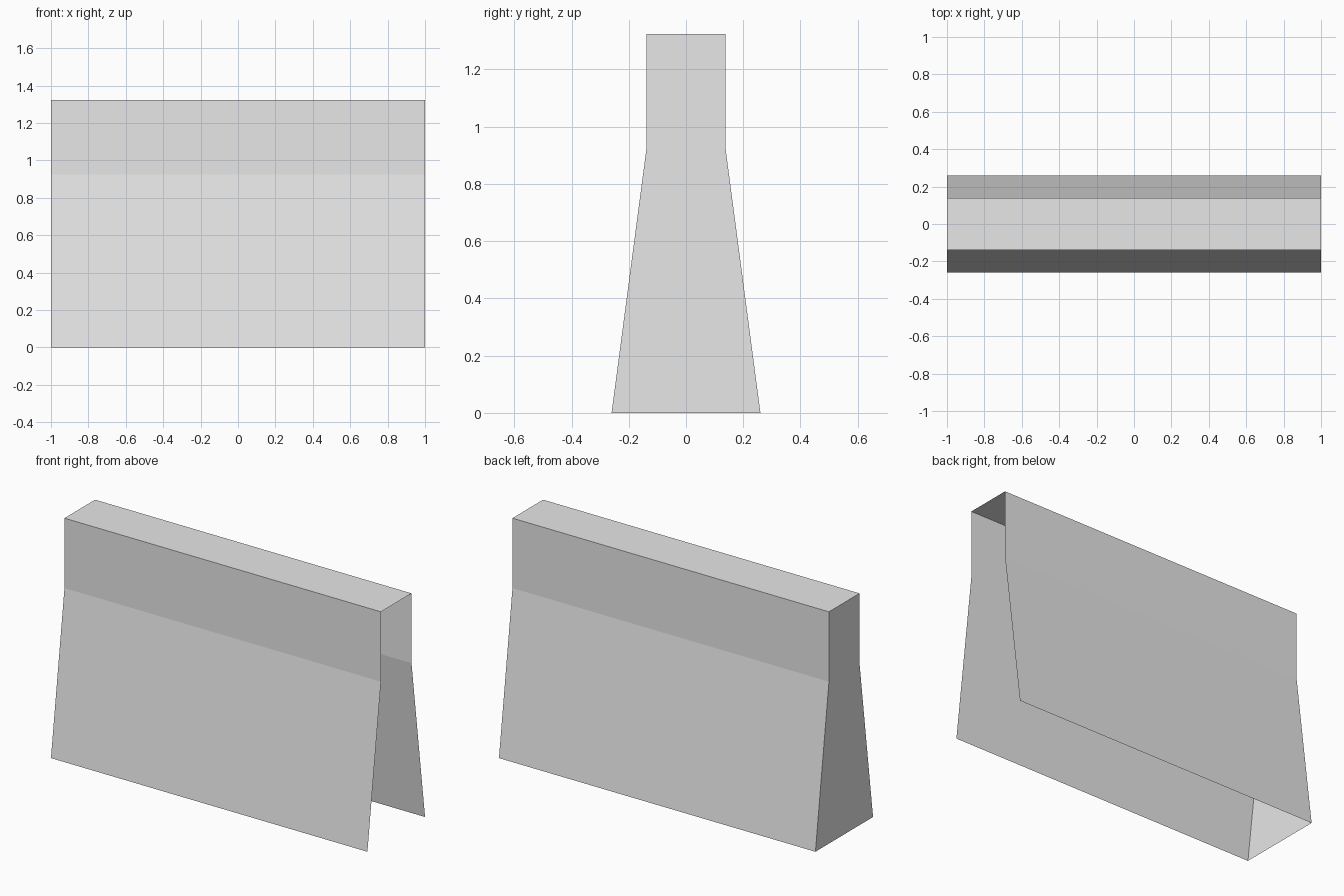
import bpy
import bmesh
from mathutils import Vector

cube = bpy.data.objects.get("Cube")
if cube:
    bpy.data.objects.remove(cube, do_unlink=True)

HALF_LENGTH = 1.0
# Half profile (y, z): flared foot, waist, top corner
HALF_PROFILE = [(0.26, 0.0), (0.138, 0.925), (0.138, 1.324)]

# Plain grey material
grey = bpy.data.materials.new("light grey")
grey.use_nodes = True
colour = (0.8, 0.8, 0.8, 1.0)
grey.diffuse_color = colour
grey.node_tree.nodes["Principled BSDF"].inputs["Base Color"].default_value = colour

# Mirrored profile outline, open along the bottom
outline = [(-y, z) for y, z in HALF_PROFILE] + HALF_PROFILE[::-1]

bm = bmesh.new()
closed_end = [bm.verts.new((-HALF_LENGTH, y, z)) for y, z in outline]
edges = [bm.edges.new(pair) for pair in zip(closed_end, closed_end[1:])]

# Sheet walls and top, swept along the length; the far end stays open
swept = bmesh.ops.extrude_edge_only(bm, edges=edges)["geom"]
bmesh.ops.translate(bm, vec=Vector((2 * HALF_LENGTH, 0, 0)),
                    verts=[g for g in swept if isinstance(g, bmesh.types.BMVert)])

# End panel, split at the waist so each face is convex
foot_l, waist_l, top_l, top_r, waist_r, foot_r = closed_end
bm.faces.new((foot_l, waist_l, waist_r, foot_r))
bm.faces.new((waist_l, top_l, top_r, waist_r))

# Turn every face outward from the middle of the shell
bm.normal_update()
centre = Vector((0, 0, 0.6))
for face in bm.faces:
    if face.normal.dot(face.calc_center_median() - centre) < 0:
        face.normal_flip()

mesh = bpy.data.meshes.new("cover_shell")
bm.to_mesh(mesh)
bm.free()
mesh.materials.append(grey)
shell = bpy.data.objects.new("cover_shell", mesh)
bpy.context.collection.objects.link(shell)
